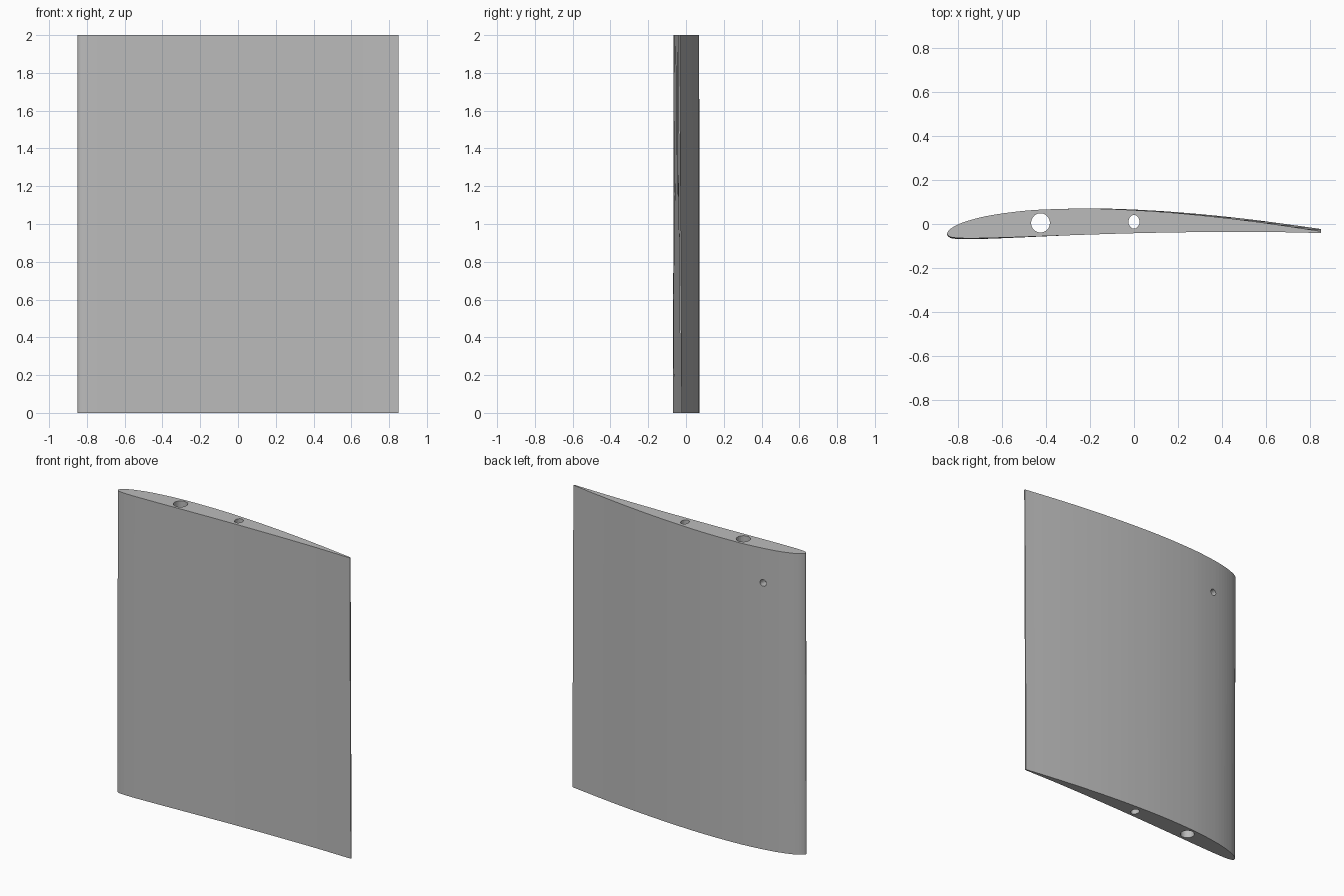
import bpy, bmesh, math
from mathutils import Vector, Matrix

cube = bpy.data.objects.get("Cube")
if cube:
    bpy.data.objects.remove(cube, do_unlink=True)

grey = bpy.data.materials.new("plain grey")
grey.use_nodes = True
colour = (0.5, 0.5, 0.5, 1)
grey.diffuse_color = colour
grey.node_tree.nodes["Principled BSDF"].inputs["Base Color"].default_value = colour

HEIGHT = 2.0
STEPS = 4

# Wing section: trailing edge, over the back, round the nose, along the front
SECTION = [(0.85, -0.033), (0.6, 0.004), (0.4, 0.029), (0.2, 0.049), (0, 0.063),
           (-0.2, 0.07), (-0.43, 0.065), (-0.56, 0.053), (-0.68, 0.034), (-0.78, 0.006),
           (-0.83, -0.019), (-0.85, -0.044), (-0.83, -0.06), (-0.75, -0.065),
           (-0.6, -0.062), (-0.4, -0.055), (-0.2, -0.048), (0, -0.042), (0.2, -0.038),
           (0.4, -0.036), (0.6, -0.036), (0.85, -0.041)]


def smooth_path(points):
    """Pass a smooth curve through the points."""
    p = [Vector(q) for q in points]
    p = [2 * p[0] - p[1]] + p + [2 * p[-1] - p[-2]]
    path = []
    for a, b, c, d in zip(p, p[1:], p[2:], p[3:]):
        # Chord-scaled tangents suit the uneven point spacing
        ab, bc, cd = (b - a).length, (c - b).length, (d - c).length
        start = (c - a) * (bc / (ab + bc))
        end = (d - b) * (bc / (bc + cd))
        for i in range(STEPS):
            t = i / STEPS
            path.append(b * (2*t**3 - 3*t**2 + 1) + start * (t**3 - 2*t**2 + t)
                        + c * (3*t**2 - 2*t**3) + end * (t**3 - t**2))
    return path + [p[-2]]


def make_object(name, bm):
    bmesh.ops.recalc_face_normals(bm, faces=bm.faces)
    mesh = bpy.data.meshes.new(name)
    bm.to_mesh(mesh)
    bm.free()
    mesh.materials.append(grey)
    obj = bpy.data.objects.new(name, mesh)
    bpy.context.collection.objects.link(obj)
    return obj


# Wing panel, with a slight twist towards the bottom
path = smooth_path(SECTION)
pivot = Vector((-0.3, 0))
twist = Matrix.Rotation(math.radians(0.5), 2)
bm = bmesh.new()
lower = [bm.verts.new((*(twist @ (v - pivot) + pivot), 0)) for v in path]
upper = [bm.verts.new((*v, HEIGHT)) for v in path]
bm.faces.new(lower)
bm.faces.new(upper)
for i in range(len(path)):
    j = (i + 1) % len(path)
    bm.faces.new((lower[i], lower[j], upper[j], upper[i]))
wing = make_object("wing_panel", bm)


def drill(name, centre, size, rotation=Matrix()):
    """Cut a round hole through the wing panel."""
    bm = bmesh.new()
    shape = Matrix.Translation(centre) @ rotation @ Matrix.Diagonal((*size, 1))
    bmesh.ops.create_cone(bm, cap_ends=True, segments=20, radius1=1, radius2=1,
                          depth=1, matrix=shape)
    cutter = make_object(name, bm)
    cutter.hide_render = True
    cut = wing.modifiers.new(name, 'BOOLEAN')
    cut.operation = 'DIFFERENCE'
    cut.solver = 'EXACT'
    cut.object = cutter
    return cutter


# Two spar holes along the span and a small blind hole in the back
cutters = [
    drill("large_spar_hole", (-0.425, 0.005, 1), (0.043, 0.044, 2.4)),
    drill("small_spar_hole", (0, 0.01, 1), (0.025, 0.031, 2.4)),
    drill("side_hole", (-0.6, 0.05, 1.77), (0.022, 0.022, 0.1),
          Matrix.Rotation(math.pi / 2, 4, 'X')),
]

# Apply the cuts and remove the cutters
bpy.context.view_layer.update()
graph = bpy.context.evaluated_depsgraph_get()
mesh = bpy.data.meshes.new_from_object(wing.evaluated_get(graph))
wing.modifiers.clear()
wing.data = mesh
for cutter in cutters:
    bpy.data.objects.remove(cutter, do_unlink=True)
